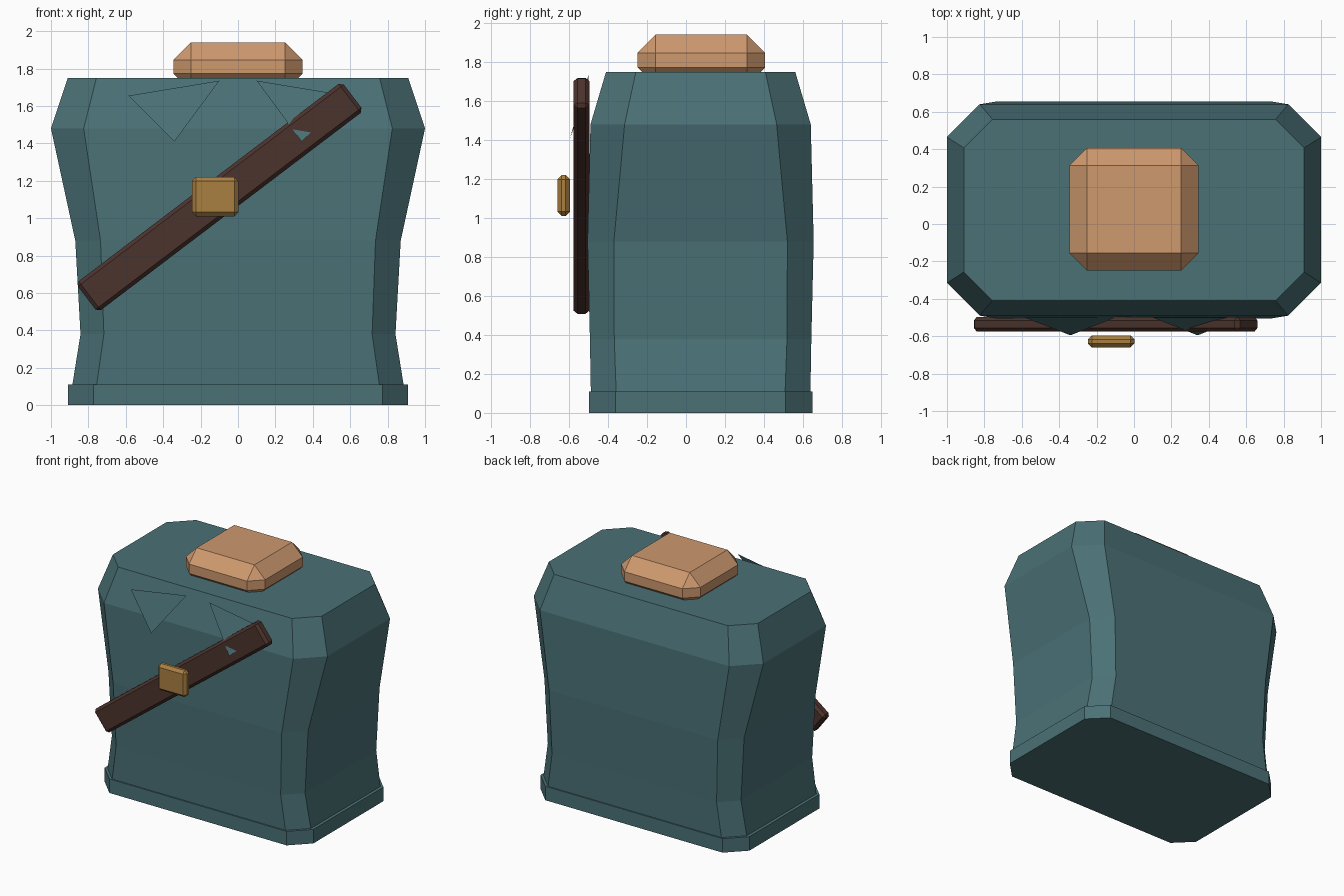
import bpy, bmesh, math
from mathutils import Matrix

if "Cube" in bpy.data.objects:
    bpy.data.objects.remove(bpy.data.objects["Cube"])


def material(name, rgb):
    m = bpy.data.materials.new(name)
    m.diffuse_color = (*rgb, 1)
    m.use_nodes = True
    m.node_tree.nodes["Principled BSDF"].inputs["Base Color"].default_value = m.diffuse_color
    return m


TEAL = material("teal cloth", (0.069, 0.165, 0.182))
SKIN = material("warm skin", (0.62, 0.32, 0.158))
LEATHER = material("dark leather", (0.072, 0.033, 0.026))
BRASS = material("brass", (0.40, 0.215, 0.055))
CY = 0.075  # depth centre of the torso


def finish(name, bm, mat):
    mesh = bpy.data.meshes.new(name)
    bm.to_mesh(mesh)
    bm.free()
    mesh.materials.append(mat)
    obj = bpy.data.objects.new(name, mesh)
    bpy.context.collection.objects.link(obj)
    return obj


def octagon_loft(name, rings, mat):
    """Stack of chamfered rectangles: (z, half width, half depth, chamfer)."""
    bm = bmesh.new()
    loops = []
    for z, w, d, c in rings:
        pts = [(w - c, -d), (w, c - d), (w, d - c), (w - c, d),
               (c - w, d), (-w, d - c), (-w, c - d), (c - w, -d)]
        loops.append([bm.verts.new((x, y + CY, z)) for x, y in pts])
    for a, b in zip(loops, loops[1:]):
        for i in range(8):
            j = (i + 1) % 8
            bm.faces.new((a[i], a[j], b[j], b[i]))
    bm.faces.new(loops[0][::-1])
    bm.faces.new(loops[-1])
    return finish(name, bm, mat)


def chamfer_box(name, size, centre, bevel, mat, tilt=0):
    bm = bmesh.new()
    bmesh.ops.create_cube(bm, size=1)
    bmesh.ops.scale(bm, vec=size, verts=bm.verts)
    bmesh.ops.bevel(bm, geom=bm.edges[:], offset=bevel, segments=1,
                    affect='EDGES', profile=0.5)
    bm.transform(Matrix.Translation(centre) @ Matrix.Rotation(tilt, 4, 'Y'))
    return finish(name, bm, mat)


# Torso with narrow waist and broad shoulders
octagon_loft("torso", [(0.10, 0.887, 0.563, 0.13),
                       (0.38, 0.842, 0.568, 0.125),
                       (0.88, 0.870, 0.580, 0.135),
                       (1.48, 1.000, 0.565, 0.175),
                       (1.75, 0.910, 0.485, 0.153)], TEAL)

# Hem band around the bottom
octagon_loft("hem", [(0, 0.91, 0.573, 0.137), (0.11, 0.91, 0.573, 0.137)], TEAL)

# Neck block
chamfer_box("neck", (0.69, 0.655, 0.26), (0, 0.079, 1.81), 0.093, SKIN)

# Diagonal chest strap and its buckle
chamfer_box("strap", (1.785, 0.08, 0.195), (-0.098, -0.536, 1.113), 0.02,
            LEATHER, tilt=-math.radians(37.2))
chamfer_box("buckle", (0.25, 0.065, 0.21), (-0.122, -0.6275, 1.115), 0.022, BRASS)

# Triangular collar flaps, mirrored
for side, label in ((-1, "left"), (1, "right")):
    bm = bmesh.new()
    pts = [(0.10, -0.50, 1.735), (0.34, -0.595, 1.41), (0.585, -0.50, 1.655)]
    vs = [bm.verts.new((side * x, y, z)) for x, y, z in pts]
    bm.faces.new(vs if side > 0 else vs[::-1])
    finish(label + "_collar_flap", bm, TEAL)
